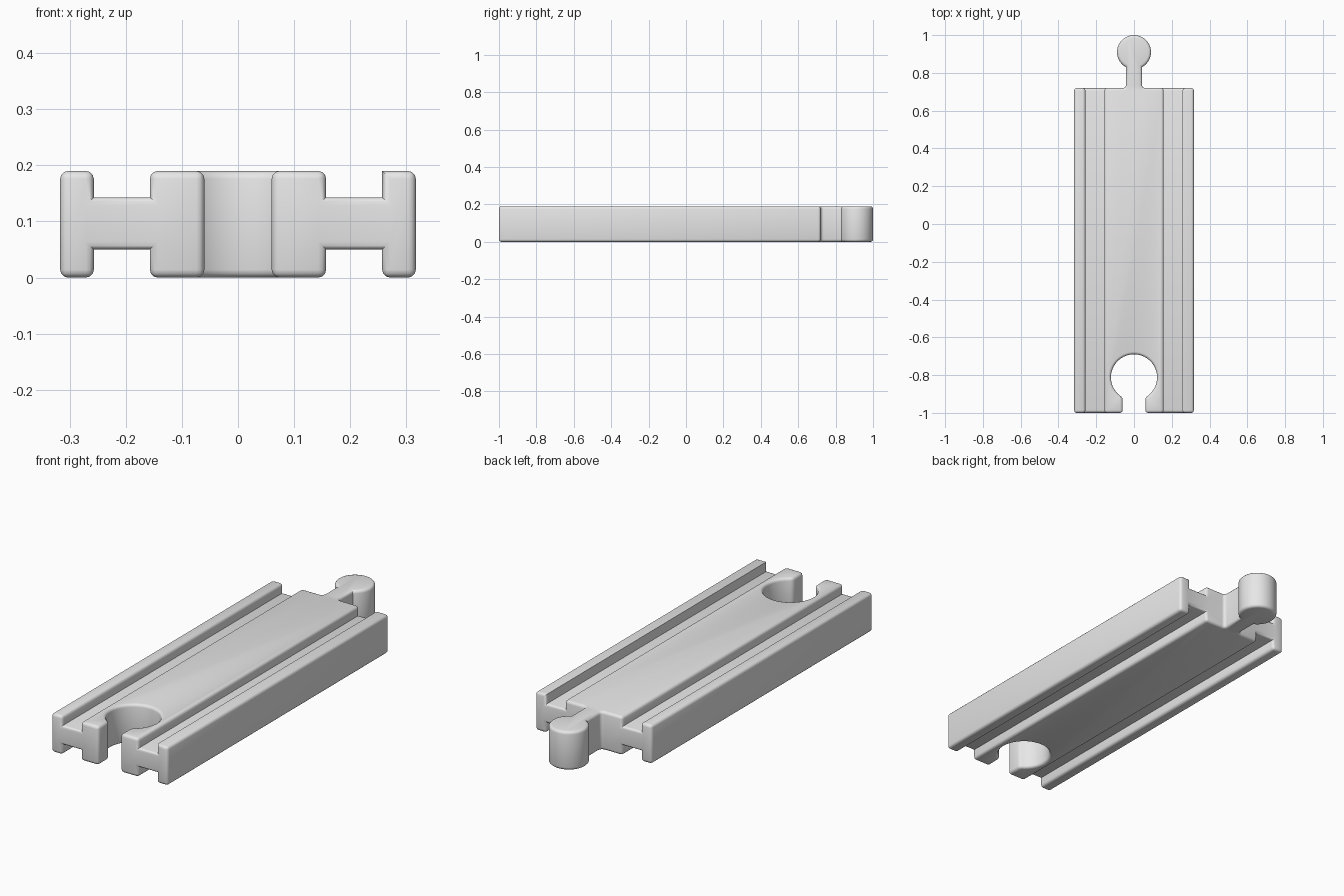
import bpy, bmesh, math

cube = bpy.data.objects.get("Cube")
if cube:
    bpy.data.objects.remove(cube, do_unlink=True)

HALF_W, HEIGHT, BACK, FRONT = 0.317, 0.19, 0.72, -1.0
GROOVE_IN, GROOVE_OUT = 0.157, 0.257
FLOOR_TOP, FLOOR_BOTTOM = 0.143, 0.05
ROUND = 0.014


def arc(cx, cy, r, start, end, n):
    """Points on an arc, angles in radians."""
    return [(cx + r * math.cos(start + (end - start) * i / n),
             cy + r * math.sin(start + (end - start) * i / n)) for i in range(n + 1)]


def link(name, bm):
    mesh = bpy.data.meshes.new(name)
    bm.to_mesh(mesh)
    bm.free()
    ob = bpy.data.objects.new(name, mesh)
    bpy.context.collection.objects.link(ob)
    return ob


wood = bpy.data.materials.new("plain grey")
wood.use_nodes = True
grey = (0.8, 0.8, 0.8, 1)
wood.diffuse_color = grey
wood.node_tree.nodes["Principled BSDF"].inputs["Base Color"].default_value = grey

# Right half of the plan outline: socket, mouth, side, neck and round peg
socket_r, mouth, socket_y = 0.122, 0.06, -0.812
peg_r, neck, peg_y = 0.09, 0.043, 0.91
fillet = 0.016
half = arc(0, socket_y, socket_r, math.pi / 2, -math.acos(mouth / socket_r), 28)
half += [(mouth, FRONT), (HALF_W, FRONT), (HALF_W, BACK)]
half += arc(neck + fillet, BACK + fillet, fillet, -math.pi / 2, -math.pi, 5)
half += arc(0, peg_y, peg_r, -math.acos(neck / peg_r), math.pi / 2, 28)
outline = half + [(-x, y) for x, y in reversed(half[1:-1])]

bm = bmesh.new()
base = bm.faces.new([bm.verts.new((x, y, 0)) for x, y in outline])
top = bmesh.ops.extrude_face_region(bm, geom=[base])["geom"]
bmesh.ops.translate(bm, vec=(0, 0, HEIGHT),
                    verts=[v for v in top if isinstance(v, bmesh.types.BMVert)])
bmesh.ops.recalc_face_normals(bm, faces=bm.faces)
track = link("track_piece", bm)

# Wheel grooves, above and below on both sides
bm = bmesh.new()
for side in (-1, 1):
    for low, high in ((FLOOR_TOP, HEIGHT + 0.1), (-0.1, FLOOR_BOTTOM)):
        verts = bmesh.ops.create_cube(bm, size=1)["verts"]
        bmesh.ops.scale(bm, vec=(GROOVE_OUT - GROOVE_IN, 3, high - low), verts=verts)
        bmesh.ops.translate(bm, verts=verts,
                            vec=(side * (GROOVE_IN + GROOVE_OUT) / 2, 0, (low + high) / 2))
cutter = link("groove_cutter", bm)
cutter.hide_render = True

cut = track.modifiers.new("grooves", "BOOLEAN")
cut.operation, cut.object, cut.solver = "DIFFERENCE", cutter, "EXACT"
graph = bpy.context.evaluated_depsgraph_get()
bm = bmesh.new()
bm.from_object(track, graph)
track.modifiers.clear()
bpy.data.objects.remove(cutter, do_unlink=True)

# Round every outward corner, leaving groove corners and one rail edge crisp
bmesh.ops.remove_doubles(bm, verts=bm.verts, dist=0.0001)


def is_crisp(edge):
    return all(abs(v.co.x - GROOVE_OUT) < 0.001 and v.co.z > HEIGHT - 0.001
               for v in edge.verts)


edges = [e for e in bm.edges if e.is_manifold and e.is_convex
         and e.calc_face_angle() > math.radians(35) and not is_crisp(e)]
bmesh.ops.bevel(bm, geom=edges, offset=ROUND, offset_type="OFFSET", segments=3,
                profile=0.5, affect="EDGES", clamp_overlap=False)
bm.to_mesh(track.data)
bm.free()

track.data.materials.clear()
track.data.materials.append(wood)
bpy.ops.object.select_all(action="DESELECT")
track.select_set(True)
bpy.context.view_layer.objects.active = track
bpy.ops.object.shade_smooth_by_angle(angle=math.radians(35))
